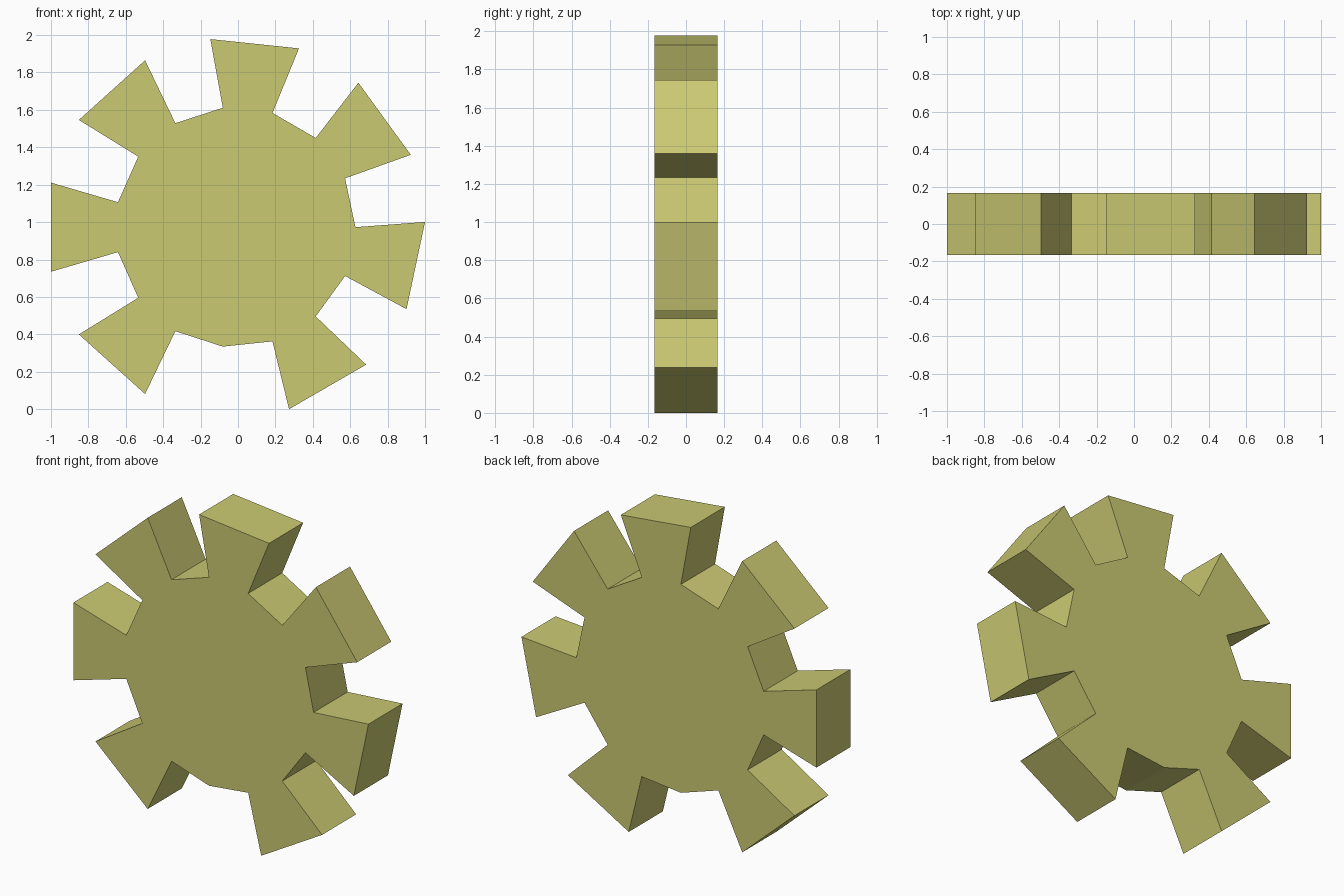
import bpy, bmesh
from math import sin, cos, radians

if "Cube" in bpy.data.objects:
    bpy.data.objects.remove(bpy.data.objects["Cube"])

CX, CZ = -0.014, 0.973          # gear centre
ROOT, TIP, HALF = 0.642, 1.0144, 0.165
SIDES, STEP = 15, 24            # 15-sided body, degrees per side
TOOTH_SIDES = {1, 3, 5, 7, 9, 12, 14}
FLARE = 13.58                   # half angle of a tooth tip


def polar(r, deg):
    a = radians(deg)
    return CX + r * cos(a), CZ + r * sin(a)


# gear outline: body corners with flared teeth on the chosen sides
outline = []
for i in range(SIDES):
    outline.append(polar(ROOT, i * STEP))
    if i in TOOTH_SIDES:
        mid = (i + 0.5) * STEP
        outline += [polar(TIP, mid - FLARE), polar(TIP, mid + FLARE)]

# extrude the outline through the thickness
bm = bmesh.new()
face = bm.faces.new([bm.verts.new((x, -HALF, z)) for x, z in outline])
ext = bmesh.ops.extrude_face_region(bm, geom=[face], use_keep_orig=True)
verts = [g for g in ext["geom"] if isinstance(g, bmesh.types.BMVert)]
bmesh.ops.translate(bm, verts=verts, vec=(0, 2 * HALF, 0))
bmesh.ops.recalc_face_normals(bm, faces=bm.faces)

mesh = bpy.data.meshes.new("gear_wheel")
bm.to_mesh(mesh)
bm.free()
gear = bpy.data.objects.new("gear_wheel", mesh)
bpy.context.collection.objects.link(gear)

# yellow-green material
mat = bpy.data.materials.new("yellow_green")
mat.diffuse_color = (0.6, 0.59, 0.17, 1)
mat.use_nodes = True
mat.node_tree.nodes["Principled BSDF"].inputs["Base Color"].default_value = mat.diffuse_color
mesh.materials.append(mat)
